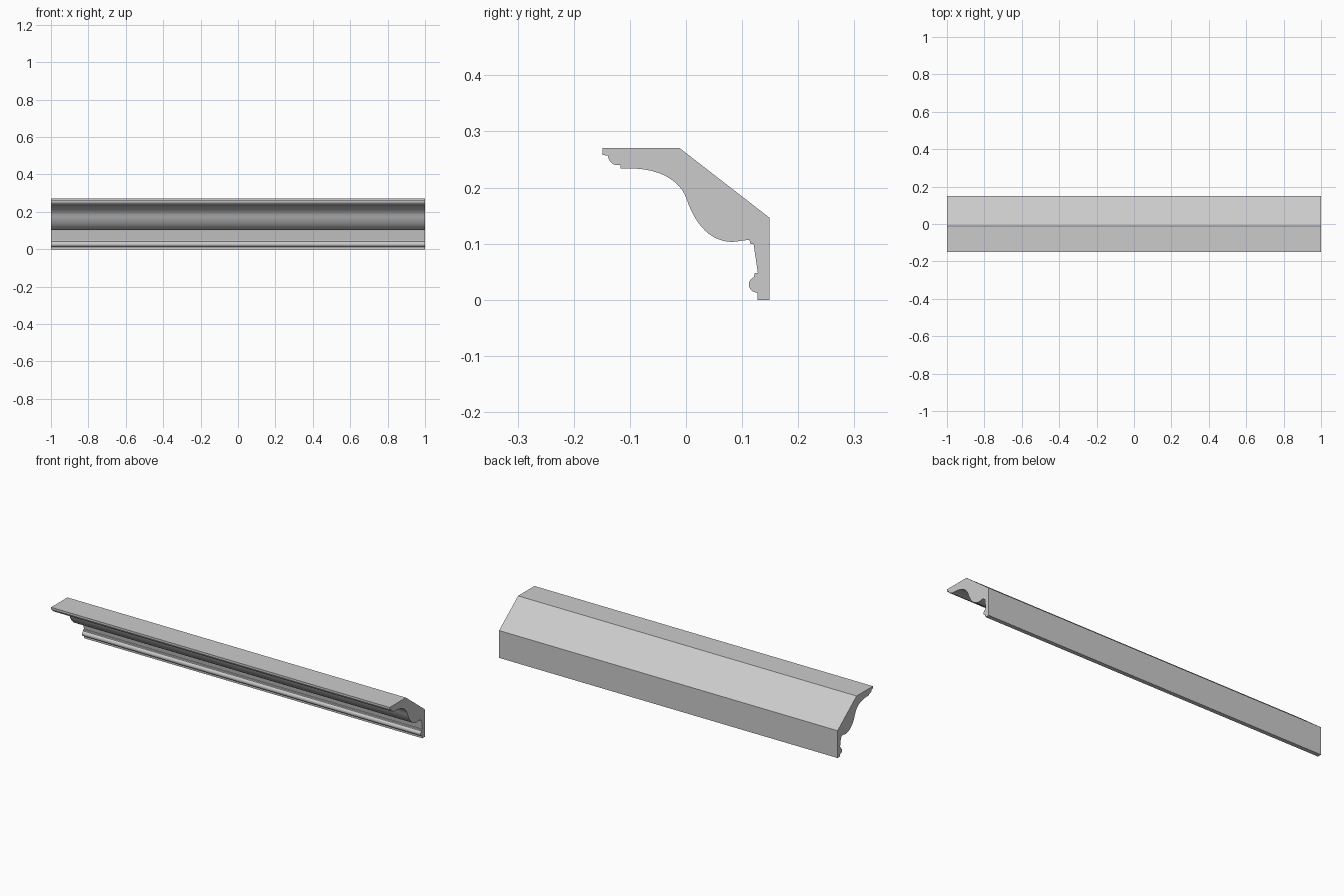
import bpy, bmesh
from math import radians, cos, sin
from mathutils import Vector
from mathutils.geometry import interpolate_bezier

if "Cube" in bpy.data.objects:
    bpy.data.objects.remove(bpy.data.objects["Cube"])


def arc(cy, cz, ry, rz, a0, a1, n):
    """Points of an elliptical arc in the y-z plane."""
    angles = [radians(a0 + (a1 - a0) * i / n) for i in range(n + 1)]
    return [(cy + ry * cos(a), cz + rz * sin(a)) for a in angles]


def bezier(p0, p1, p2, p3, n=14):
    pts = interpolate_bezier(*[Vector((*p, 0)) for p in (p0, p1, p2, p3)], n)
    return [(p.x, p.y) for p in pts]


# Back and top of the moulding, starting under the top front lip
profile = [(-0.149, 0.258), (-0.149, 0.27), (-0.011, 0.27),
           (0.149, 0.146), (0.149, 0.0), (0.127, 0.0), (0.127, 0.0125)]
# Lower bead and fillet
profile += arc(0.1265, 0.0272, 0.0145, 0.0143, 260, 112, 12)
profile += [(0.122, 0.047), (0.128, 0.048)]
# Sloped face and small step under the curve
profile += [(0.1205, 0.099), (0.115, 0.099), (0.113, 0.107)]
# S-shaped main curve
profile += bezier((0.083, 0.103), (0.04, 0.103), (0.014, 0.14), (0.001, 0.18))
profile += bezier((0.001, 0.18), (-0.012, 0.215), (-0.05, 0.234), (-0.10, 0.234))[1:]
# Upper fillet and quarter round
profile += [(-0.117, 0.234), (-0.117, 0.24)]
profile += arc(-0.122, 0.257, 0.017, 0.017, 270, 180, 8)

# Extrude the profile along x
bm = bmesh.new()
face = bm.faces.new([bm.verts.new((-1, y, z)) for y, z in profile])
ext = bmesh.ops.extrude_face_region(bm, geom=[face], use_keep_orig=True)
moved = [v for v in ext["geom"] if isinstance(v, bmesh.types.BMVert)]
bmesh.ops.translate(bm, verts=moved, vec=(2, 0, 0))
bmesh.ops.recalc_face_normals(bm, faces=bm.faces)
mesh = bpy.data.meshes.new("cornice_moulding")
bm.to_mesh(mesh)
bm.free()

moulding = bpy.data.objects.new("cornice_moulding", mesh)
bpy.context.collection.objects.link(moulding)
bpy.context.view_layer.objects.active = moulding
moulding.select_set(True)
bpy.ops.object.shade_smooth_by_angle(angle=radians(30))
